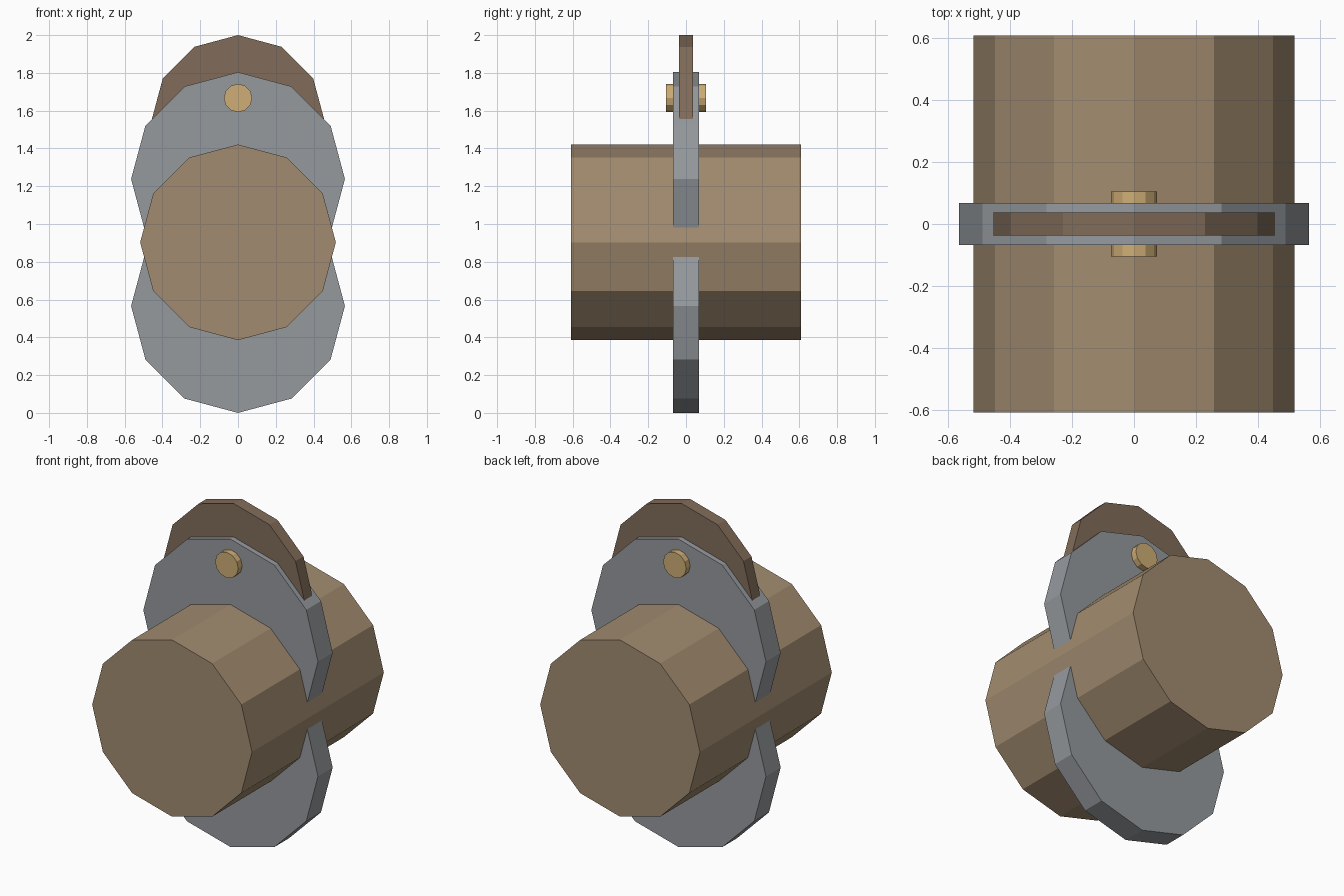
import bpy, math

if "Cube" in bpy.data.objects:
    bpy.data.objects.remove(bpy.data.objects["Cube"])

def material(name, rgb):
    m = bpy.data.materials.new(name)
    m.diffuse_color = (*rgb, 1)
    m.use_nodes = True
    m.node_tree.nodes["Principled BSDF"].inputs["Base Color"].default_value = m.diffuse_color
    return m

def disc(name, z, radius, depth, mat=None):
    """Twelve-sided flat-faced drum lying along y, with a corner at the top."""
    bpy.ops.mesh.primitive_cylinder_add(
        vertices=12, radius=radius, depth=depth,
        location=(0, 0, z), rotation=(math.pi / 2, 0, 0))
    ob = bpy.context.object
    ob.name = name
    bpy.ops.object.transform_apply(location=False, rotation=True, scale=True)
    if mat:
        ob.data.materials.append(mat)
    return ob

wood = material("wood", (0.36, 0.26, 0.16))
dark_wood = material("dark_wood", (0.22, 0.15, 0.10))
brass = material("brass", (0.62, 0.42, 0.18))
steel = material("steel", (0.30, 0.32, 0.34))

# Thick main roller
disc("roller", 0.903, 0.518, 1.22, wood)

# Overlapping upper and lower plates
for name, z in (("lower_plate", 0.566), ("upper_plate", 1.238)):
    disc(name, z, 0.566, 0.136, steel)

# Thin wheel rising out of the upper plate
disc("top_wheel", 1.54, 0.46, 0.074, dark_wood)

# Axle pin through the upper plate
disc("axle_pin", 1.667, 0.075, 0.21, brass)
